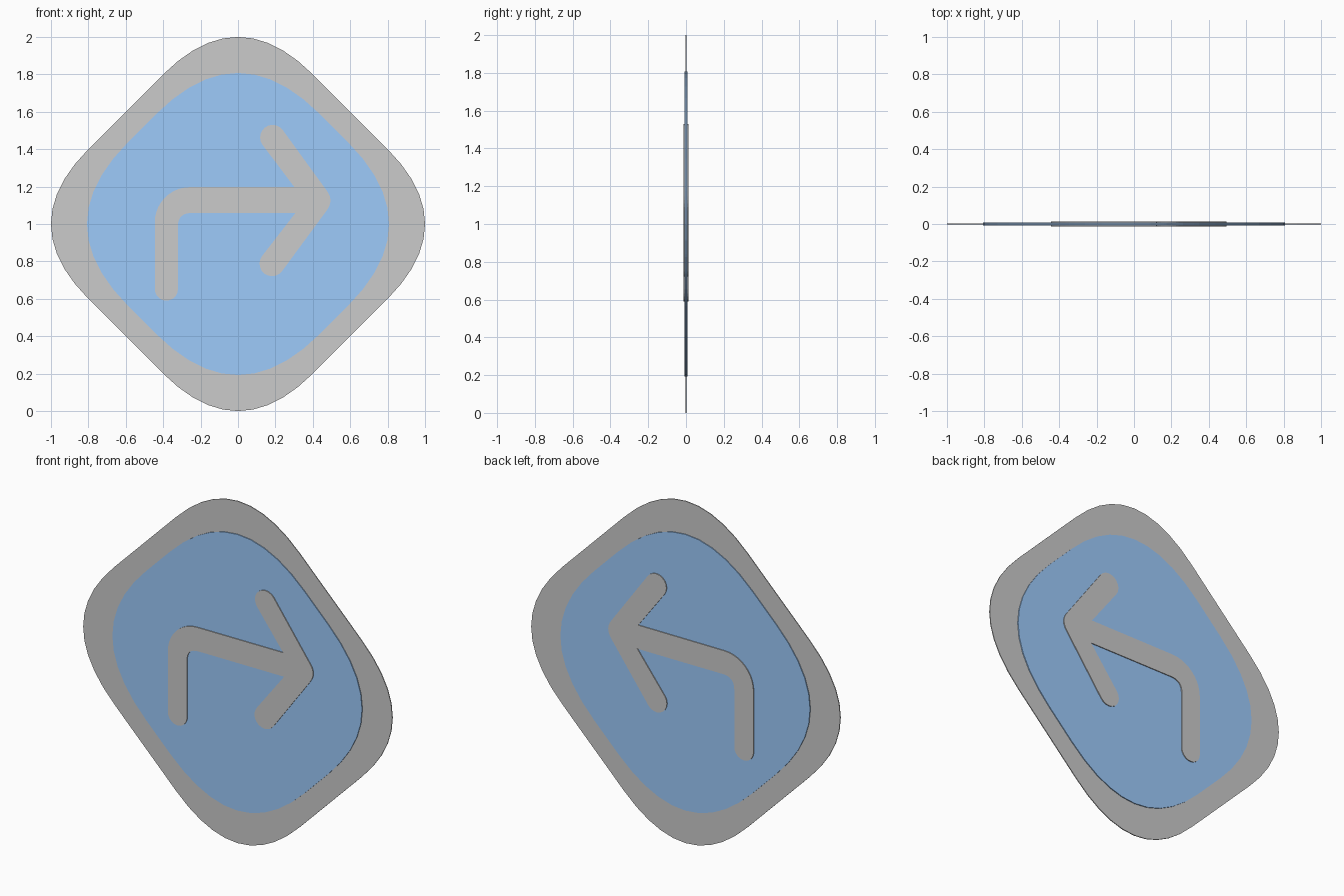
import bpy
import bmesh
from math import cos, sin, radians

if "Cube" in bpy.data.objects:
    bpy.data.objects.remove(bpy.data.objects["Cube"])


def bezier(p, c, q, n):
    """Points of a quadratic curve from p to q with control point c."""
    return [tuple((1 - t) ** 2 * a + 2 * t * (1 - t) * b + t * t * d
                  for a, b, d in zip(p, c, q))
            for t in (i / n for i in range(n + 1))]


def arc(cx, cz, r, a0, a1, n=10):
    angles = [radians(a0 + (a1 - a0) * i / n) for i in range(n + 1)]
    return [(cx + r * cos(a), cz + r * sin(a)) for a in angles]


def diamond(size, cut, n=10):
    """Diamond around z = 1 with curved corners."""
    pts = []
    for dx, dz in ((1, 0), (0, 1), (-1, 0), (0, -1)):
        k = size - cut
        tx, tz = -dz, dx
        p = (dx * k - tx * cut, 1 + dz * k - tz * cut)
        q = (dx * k + tx * cut, 1 + dz * k + tz * cut)
        pts += bezier(p, (dx * size, 1 + dz * size), q, n)
    return pts


def plate(name, outline, half, mat=None):
    """Extrude an x-z outline to a flat plate centred on y = 0."""
    bm = bmesh.new()
    face = bm.faces.new([bm.verts.new((x, -half, z)) for x, z in outline])
    new = bmesh.ops.extrude_face_region(bm, geom=[face])["geom"]
    verts = [v for v in new if isinstance(v, bmesh.types.BMVert)]
    bmesh.ops.translate(bm, verts=verts, vec=(0, 2 * half, 0))
    bmesh.ops.recalc_face_normals(bm, faces=bm.faces)
    mesh = bpy.data.meshes.new(name)
    bm.to_mesh(mesh)
    bm.free()
    obj = bpy.data.objects.new(name, mesh)
    bpy.context.collection.objects.link(obj)
    if mat:
        mesh.materials.append(mat)
    return obj


blue = bpy.data.materials.new("sign_blue")
blue.diffuse_color = (0.34, 0.6, 0.97, 1)
blue.use_nodes = True
blue.node_tree.nodes["Principled BSDF"].inputs["Base Color"].default_value = blue.diffuse_color

# Grey border plate and blue panel
plate("border_plate", diamond(1.2, 0.4), 0.0025)
plate("blue_panel", diamond(1.025, 0.435), 0.0075, blue)

# Turn arrow, traced clockwise from the foot of the stem
arrow = arc(-0.383, 0.652, 0.062, 0, -180)                             # stem foot
arrow += arc(-0.257, 1.009, 0.188, 180, 90)                            # outer bend
arrow += [(0.301, 1.198)]
arrow += arc(0.185, 1.463, 0.067, 216.7, 36.7)                         # upper barb
arrow += bezier((0.472, 1.182), (0.516, 1.128), (0.474, 1.072), 6)     # tip
arrow += arc(0.182, 0.788, 0.067, -36.7, -216.7)                       # lower barb
arrow += [(0.307, 1.059)]
arrow += bezier((-0.246, 1.059), (-0.321, 1.059), (-0.321, 0.99), 8)   # inner bend
plate("turn_arrow", arrow, 0.0125)
